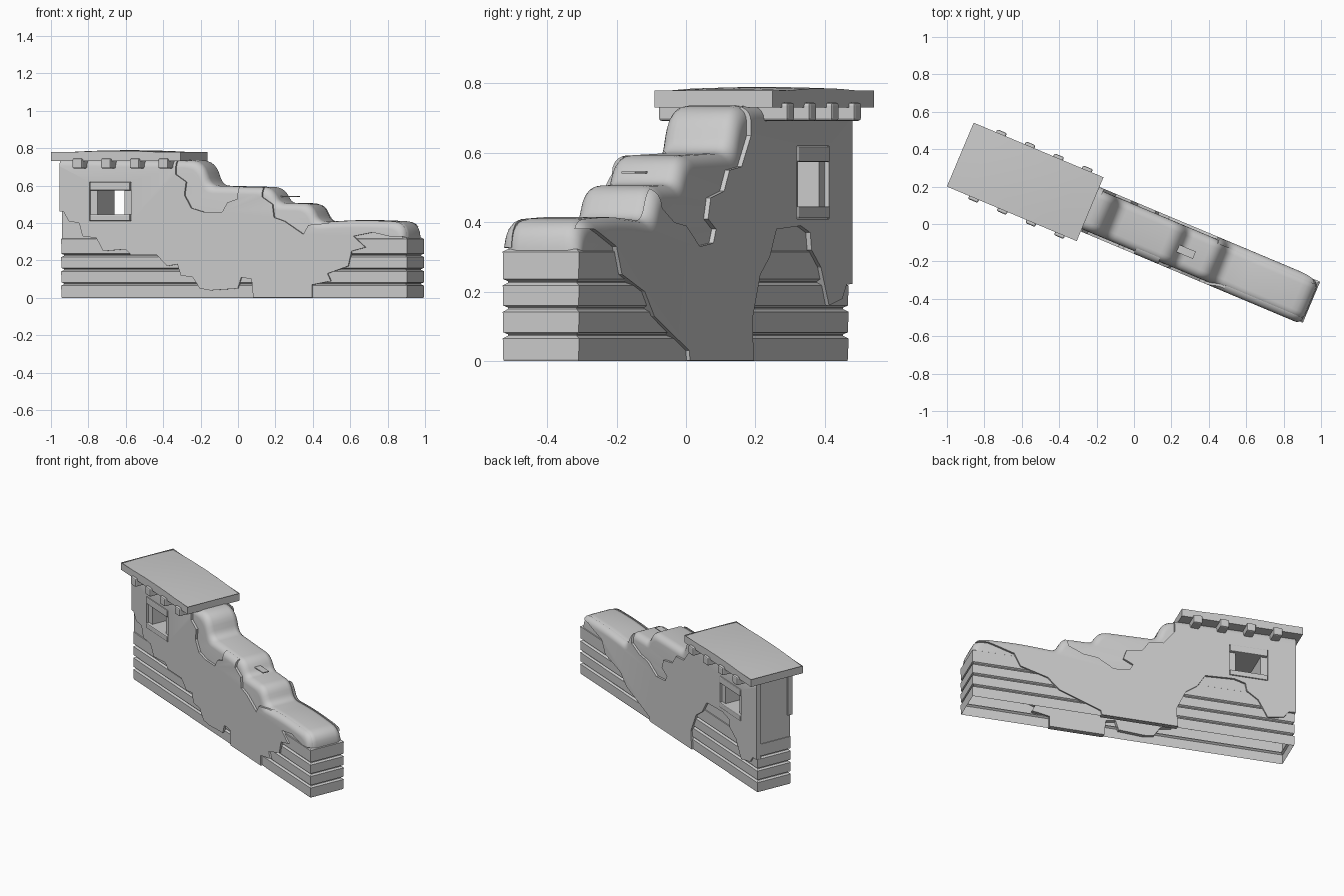
import bpy, bmesh, math

old = bpy.data.objects.get("Cube")
if old:
    bpy.data.objects.remove(old, do_unlink=True)

TURN = -math.radians(22.8)   # the wall stands askew on its plot
MID = -0.018                 # centre line of the wall thickness

stone = bpy.data.materials.new("plain_grey")
stone.use_nodes = True
stone.diffuse_color = (0.6, 0.6, 0.6, 1)
stone.node_tree.nodes["Principled BSDF"].inputs["Base Color"].default_value = (0.6, 0.6, 0.6, 1)


def finish(name, bm, bevel=0, smooth=False, helper=False):
    bmesh.ops.recalc_face_normals(bm, faces=bm.faces)
    mesh = bpy.data.meshes.new(name)
    bm.to_mesh(mesh)
    bm.free()
    mesh.materials.append(stone)
    ob = bpy.data.objects.new(name, mesh)
    bpy.context.collection.objects.link(ob)
    ob.rotation_euler.z = TURN
    ob.hide_render = helper
    if helper:
        ob.display_type = 'WIRE'
        ob.hide_set(True)
    if smooth:
        bpy.ops.object.select_all(action='DESELECT')
        ob.select_set(True)
        bpy.context.view_layer.objects.active = ob
        bpy.ops.object.shade_smooth_by_angle(angle=math.radians(35))
    if bevel:
        mod = ob.modifiers.new("soft_edges", 'BEVEL')
        mod.width, mod.segments = bevel, 2
    return ob


def add_box(bm, s, t, z):
    verts = bmesh.ops.create_cube(bm, size=1)['verts']
    for v in verts:
        v.co = [a + (b - a) * (c + 0.5) for (a, b), c in zip((s, t, z), v.co)]
    return verts


def box(name, s, half, z, bevel=0, helper=False):
    bm = bmesh.new()
    add_box(bm, s, (MID - half, MID + half), z)
    return finish(name, bm, bevel, helper=helper)


def cut(ob, cutter, operation):
    mod = ob.modifiers.new("cut", 'BOOLEAN')
    mod.operation, mod.object, mod.solver = operation, cutter, 'EXACT'


def rounded(corners, steps=5):
    """Round every corner (s, z, radius) with a small quadratic curve."""
    out = []
    for i, (s, z, r) in enumerate(corners):
        if not r:
            out.append((s, z))
            continue
        ends = []
        for ps, pz, _ in (corners[i - 1], corners[i + 1]):
            d = math.hypot(ps - s, pz - z)
            ends.append((s + (ps - s) * r / d, z + (pz - z) * r / d))
        (a, b), (c, d) = ends
        for k in range(steps + 1):
            u = k / steps
            w = (1 - u) ** 2, 2 * u * (1 - u), u * u
            out.append((w[0] * a + w[1] * s + w[2] * c, w[0] * b + w[1] * z + w[2] * d))
    return out


def stepped_body(name, half, left, bottom):
    """Descending stepped wall with soft shoulders along both long sides."""
    profile = rounded([
        (left, bottom, 0), (left, 0.745, 0), (-0.16, 0.735, 0.07), (-0.11, 0.6, 0.045),
        (0.24, 0.592, 0.05), (0.29, 0.508, 0.03), (0.47, 0.505, 0.05), (0.52, 0.405, 0.04),
        (0.75, 0.418, 0.1), (1.03, 0.408, 0.08), (1.032, bottom, 0)])
    r = 0.045
    section = []
    for k in range(6):
        a = math.pi / 2 * k / 5
        section.append((-half + r * (1 - math.cos(a)), r * 0.9 * (1 - math.sin(a))))
    section += [(-t, d) for t, d in reversed(section)]
    bm = bmesh.new()
    rings = []
    for t, d in section:
        rings.append([bm.verts.new((s - (d * 0.7 if s > left else 0), MID + t,
                                    z - (d if z > bottom else 0))) for s, z in profile])
    for a, b in zip(rings, rings[1:]):
        for i in range(len(profile)):
            j = (i + 1) % len(profile)
            bm.faces.new((a[i], a[j], b[j], b[i]))
    bm.faces.new(rings[0])
    bm.faces.new(rings[-1])
    return finish(name, bm, smooth=True)


def add_prism(bm, outline, t0, t1):
    a = [bm.verts.new((s, t0, z)) for s, z in outline]
    b = [bm.verts.new((s, t1, z)) for s, z in outline]
    for i in range(len(a)):
        j = (i + 1) % len(a)
        bm.faces.new((a[i], a[j], b[j], b[i]))
    bm.faces.new(a)
    bm.faces.new(b)


# Hollow brick base: stacked courses with grooves between them
bm = bmesh.new()
rings = []
bounds = (0, 0.077, 0.154, 0.23, 0.327)
for low, high in zip(bounds, bounds[1:]):
    for z, inset in ((low, 0.012 if low else 0.003), (low + 0.006, 0.001),
                     (high - 0.012, 0), (high - 0.004, 0.012)):
        s0, s1, h = -0.968 + inset, 1.037 - inset, 0.119 - inset
        rings.append([bm.verts.new((s, MID + t, z)) for s, t in
                      ((s0, -h), (s1, -h), (s1, h), (s0, h))])
for a, b in zip(rings, rings[1:]):
    for i in range(4):
        j = (i + 1) % 4
        bm.faces.new((a[i], a[j], b[j], b[i]))
bm.faces.new(rings[-1])
finish("brick_courses", bm)

# Stepped core and the broken plaster skin around it
core = stepped_body("wall_core", 0.115, -0.966, 0.3)
plaster = stepped_body("plaster_skin", 0.129, -0.974, 0.002)

front_edge = [
    (-1.1, 0.9), (-1.1, 0.47), (-0.95, 0.46), (-0.92, 0.41), (-0.86, 0.4), (-0.84, 0.33),
    (-0.76, 0.32), (-0.72, 0.25), (-0.59, 0.26), (-0.56, 0.23), (-0.41, 0.23), (-0.35, 0.17),
    (-0.29, 0.18), (-0.27, 0.12), (-0.2, 0.11), (-0.16, 0.05), (-0.1, 0.04), (0.06, 0.05),
    (0.08, 0.11), (0.14, 0.1), (0.16, -0.1), (0.49, -0.1), (0.49, 0.07), (0.6, 0.09),
    (0.58, 0.13), (0.7, 0.17), (0.72, 0.25), (0.8, 0.27), (0.73, 0.33), (0.84, 0.35),
    (0.96, 0.325), (1.1, 0.33), (1.1, 0.6), (0.6, 0.6), (0.58, 0.4), (0.47, 0.39),
    (0.44, 0.34), (0.33, 0.41), (0.27, 0.43), (0.26, 0.5), (0.2, 0.54), (0.2, 0.9),
    (0.06, 0.9), (0.06, 0.53), (0, 0.51), (-0.03, 0.46), (-0.14, 0.46), (-0.21, 0.48),
    (-0.25, 0.55), (-0.24, 0.62), (-0.3, 0.66), (-0.3, 0.9)]
back_edge = [
    (-1.1, 0.9), (-1.1, 0.23), (-0.93, 0.22), (-0.9, 0.18), (-0.8, 0.16), (-0.74, 0.27),
    (-0.67, 0.32), (-0.66, 0.37), (-0.59, 0.39), (-0.41, 0.38), (-0.36, 0.3), (-0.29, 0.25),
    (-0.23, 0.12), (-0.25, -0.1), (0.21, -0.1), (0.24, 0.03), (0.37, 0.08), (0.5, 0.13),
    (0.57, 0.2), (0.74, 0.25), (0.78, 0.33), (0.94, 0.38), (1.1, 0.38), (1.1, 0.6),
    (0.48, 0.6), (0.44, 0.44), (0.35, 0.4), (0.26, 0.39), (0.16, 0.33), (0.06, 0.34),
    (0.04, 0.38), (0.1, 0.41), (0.08, 0.47), (-0.02, 0.49), (-0.06, 0.55), (-0.15, 0.56),
    (-0.22, 0.65), (-0.22, 0.9)]
bm = bmesh.new()
add_prism(bm, front_edge, MID - 0.3, MID - 0.095)
add_prism(bm, back_edge, MID + 0.095, MID + 0.3)
cut(plaster, finish("plaster_outline_cutter", bm, helper=True), 'INTERSECT')

# Window: opening through the wall, then lintel, sill and jambs
opening = box("window_cutter", (-0.8, -0.56), 0.3, (0.41, 0.62), helper=True)
for ob in (core, plaster):
    cut(ob, opening, 'DIFFERENCE')
box("window_lintel", (-0.797, -0.563), 0.135, (0.574, 0.619), 0.005)
box("window_sill", (-0.797, -0.563), 0.135, (0.411, 0.446), 0.005)
box("window_jamb_right", (-0.8, -0.758), 0.115, (0.43, 0.6))
box("window_jamb_left", (-0.602, -0.56), 0.115, (0.43, 0.6))

# Roof beams poking out on both sides
for i in range(4):
    s = -0.842 + 0.166 * i
    box("roof_beam_%d" % (i + 1), (s - 0.028, s + 0.028), 0.202, (0.692, 0.745), 0.008)

# Roof slab with a gently crowned top
bm = bmesh.new()
add_box(bm, (-1.0, -0.247), (MID - 0.185, MID + 0.185), (0.731, 0.79))
bmesh.ops.subdivide_edges(bm, edges=bm.edges[:], cuts=5, use_grid_fill=True)
for v in bm.verts:
    if v.co.z > 0.785:
        v.co.z -= 0.014 * abs((v.co.x + 0.62) / 0.38) ** 2
        v.co.z -= 0.004 * abs((v.co.y - MID) / 0.185) ** 2
finish("roof_slab", bm, 0.007, smooth=True)

# Small ledge sticking out of the middle step
bm = bmesh.new()
add_box(bm, (0.2, 0.362), (-0.05, -0.008), (0.54, 0.546))
finish("step_ledge", bm)
